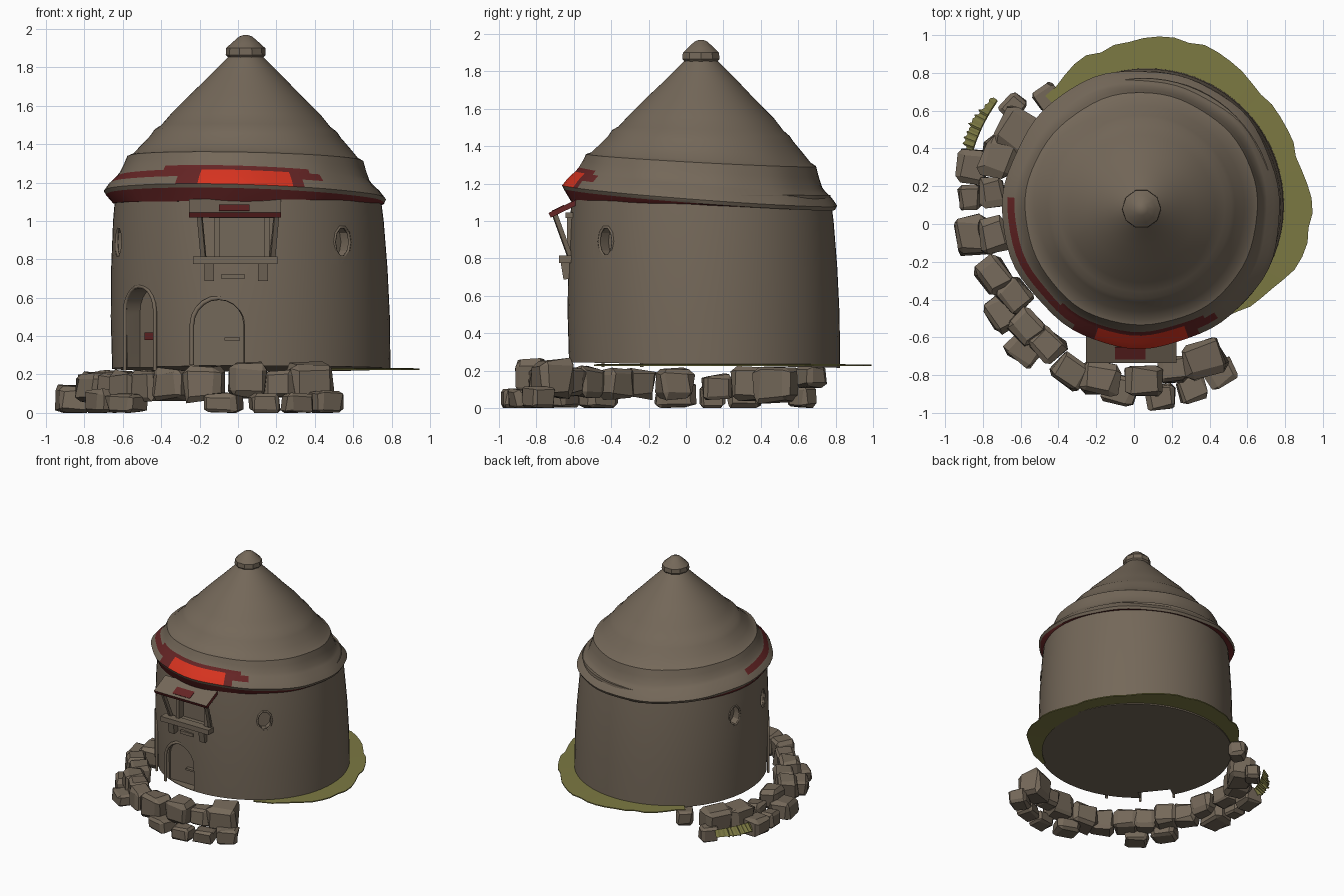
import bpy, bmesh, math, random
from math import sin, cos, radians, pi
from mathutils import Matrix, Vector

random.seed(4)
if "Cube" in bpy.data.objects:
    bpy.data.objects.remove(bpy.data.objects["Cube"])


def material(name, rgb):
    m = bpy.data.materials.new(name)
    m.use_nodes = True
    m.diffuse_color = (*rgb, 1)
    m.node_tree.nodes["Principled BSDF"].inputs["Base Color"].default_value = (*rgb, 1)
    return m


BROWN = material("clay brown", (.175, .138, .1))
GREEN = material("grass green", (.2, .19, .055))
DARK = material("dark red", (.13, .018, .018))
RED = material("bright red", (.68, .033, .014))


def finish(bm, name, mats, smooth=None):
    bmesh.ops.recalc_face_normals(bm, faces=bm.faces)
    me = bpy.data.meshes.new(name)
    bm.to_mesh(me)
    bm.free()
    ob = bpy.data.objects.new(name, me)
    bpy.context.collection.objects.link(ob)
    for m in mats:
        me.materials.append(m)
    if smooth:
        smooth_by_angle(ob, smooth)
    return ob


def activate(ob):
    bpy.ops.object.select_all(action='DESELECT')
    ob.select_set(True)
    bpy.context.view_layer.objects.active = ob


def smooth_by_angle(ob, degrees):
    activate(ob)
    bpy.ops.object.shade_smooth_by_angle(angle=radians(degrees))


def lathe(bm, rows, segments, place, rule=lambda row, deg: 0):
    """Spin profile rows; place(row, angle) gives a point, rule gives its colour."""
    rings = [[bm.verts.new(place(r, 2 * pi * k / segments)) for k in range(segments)] for r in rows]
    for i in range(len(rings) - 1):
        for k in range(segments):
            n = (k + 1) % segments
            f = bm.faces.new((rings[i][k], rings[i][n], rings[i + 1][n], rings[i + 1][k]))
            f.material_index = rule(i, (k + .5) * 360 / segments)
    for ring in (rings[0], rings[-1]):
        bm.faces.new(ring)


def box(name, center, size, tilt=0, mats=(BROWN,)):
    bm = bmesh.new()
    bmesh.ops.create_cube(bm, size=1, matrix=Matrix.Translation(center)
                          @ Matrix.Rotation(tilt, 4, 'X') @ Matrix.Diagonal((*size, 1)))
    return finish(bm, name, mats)


def beam(name, a, b, width):
    a, b = Vector(a), Vector(b)
    bm = bmesh.new()
    turn = (b - a).to_track_quat('Z', 'Y').to_matrix().to_4x4()
    bmesh.ops.create_cube(bm, size=1, matrix=Matrix.Translation((a + b) / 2) @ turn
                          @ Matrix.Diagonal((width, width, (b - a).length, 1)))
    return finish(bm, name, [BROWN])


def on_wall(deg, z, radius=.71):
    """Frame on the wall with local -y pointing outward."""
    a = radians(deg)
    return (Matrix.Translation((.06 + radius * cos(a), .09 + radius * sin(a), z))
            @ Matrix.Rotation(a + pi / 2, 4, 'Z'))


def arch_points(width, height):
    w = width / 2
    arc = [(w * cos(pi * k / 10), height - w + w * sin(pi * k / 10)) for k in range(11)]
    return [(w, 0)] + arc + [(-w, 0)]


def prism(outline, depth, frame):
    bm = bmesh.new()
    f = bm.faces.new([bm.verts.new((x, -depth, z)) for x, z in outline])
    ext = bmesh.ops.extrude_face_region(bm, geom=[f])
    bmesh.ops.translate(bm, verts=[v for v in ext["geom"] if isinstance(v, bmesh.types.BMVert)],
                        vec=(0, 2 * depth, 0))
    bm.transform(frame)
    return finish(bm, "cutter", [BROWN])


def cut(target, cutter):
    cutter.hide_render = True
    mod = target.modifiers.new("cut", 'BOOLEAN')
    mod.operation, mod.solver, mod.object = 'DIFFERENCE', 'EXACT', cutter
    activate(target)
    bpy.ops.object.modifier_apply(modifier=mod.name)
    bpy.data.objects.remove(cutter)


# Round wall, narrowing and leaning slightly towards the top
def wall_point(row, a):
    r, z = row
    lean = .02 * (z - .2)
    return (.07 - lean + r * cos(a), .1 - lean + r * sin(a), z - (.015 * sin(a) if z < .3 else 0))


bm = bmesh.new()
lathe(bm, [(.725, .23), (.727, .5), (.72, .75), (.705, 1), (.69, 1.14)], 72, wall_point)
wall = finish(bm, "round_wall", [BROWN])

# Openings: arched door, arched side niche, canopy window and round windows
door_frame = Matrix.Translation((-.1, -.6, .25))
niche_frame = on_wall(217, .22)
cut(wall, prism(arch_points(.27, .34), .05, door_frame))
cut(wall, prism(arch_points(.25, .43), .09, niche_frame))
cut(wall, prism([(-.12, 0), (.12, 0), (.12, .23), (-.12, .23)], .06,
                Matrix.Translation((.02, -.63, .81))))
window_angles = (-47, 166, 197)
oval = [(.055 * cos(pi * k / 5), .08 * sin(pi * k / 5)) for k in range(10)]
for deg in window_angles:
    cut(wall, prism(oval, .07, on_wall(deg, .89)))
smooth_by_angle(wall, 30)


# Frames around the openings
def trim(name, outline, frame, thickness, closed):
    cu = bpy.data.curves.new(name, 'CURVE')
    cu.dimensions, cu.bevel_depth, cu.bevel_resolution = '3D', thickness, 1
    sp = cu.splines.new('POLY')
    sp.points.add(len(outline) - 1)
    for p, (x, z) in zip(sp.points, outline):
        p.co = (*(frame @ Vector((x, 0, z))), 1)
    sp.use_cyclic_u = closed
    cu.materials.append(BROWN)
    ob = bpy.data.objects.new(name, cu)
    bpy.context.collection.objects.link(ob)


trim("door_frame", arch_points(.28, .35), Matrix.Translation((-.1, -.605, .25)), .012, False)
trim("niche_frame", arch_points(.26, .44), on_wall(217, .22, .715), .01, False)
for deg in window_angles:
    trim("round_window_frame", oval, on_wall(deg, .89, .707), .008, True)
box("door_handle", (-.03, -.57, .385), (.08, .03, .015))
knob = box("niche_handle", (0, 0, 0), (.07, .05, .04), mats=(DARK,))
knob.matrix_world = on_wall(221, .4, .67)


# Layered conical roof with a drooping, tilted eave and a painted band
def roof_point(row, a):
    r, z, tilt = row
    wave = 1 + .008 * tilt * sin(5 * a + 9 * z) + .005 * tilt * sin(11 * a)
    drop = tilt * (.055 * sin(a) + .022 * cos(a))
    return (.04 + r * wave * cos(a), .08 + r * wave * sin(a), z - drop)


def roof_colour(i, deg):
    if i < 2:
        return 1
    if i in (3, 4) and 251 < deg < 289:
        return 2
    if (i == 5 and 232 < deg < 300) or (i == 4 and 175 < deg < 304) or (i == 3 and 240 < deg < 295):
        return 1
    return 0


roof_rows = [(.62, 1.09, .2), (.69, 1.085, .3), (.725, 1.115, 1), (.735, 1.135, 1),
             (.705, 1.175, 1), (.668, 1.21, 1), (.65, 1.232, 1), (.63, 1.28, .8),
             (.615, 1.325, .6), (.585, 1.34, .5), (.545, 1.385, .4), (.495, 1.44, .3),
             (.475, 1.47, .3), (.44, 1.495, .2), (.39, 1.555, .1), (.29, 1.655, .1),
             (.2, 1.745, 0), (.14, 1.805, 0), (.085, 1.86, 0)]
bm = bmesh.new()
lathe(bm, roof_rows, 72, roof_point, roof_colour)
finish(bm, "thatched_roof", [BROWN, DARK, RED], 35)

# Cap on the roof tip
bm = bmesh.new()
lathe(bm, [(.09, 1.85, 0), (.104, 1.865, 0), (.102, 1.9, 0), (.075, 1.925, 0),
           (.035, 1.96, 0), (.012, 1.968, 0)], 10, roof_point)
finish(bm, "roof_cap", [BROWN], 25)

# Canopy window: tilted awning, sill, brackets and struts
slope = .45
awning = box("awning", (-.015, -.655, 1.066), (.48, .165, .028), slope, (BROWN, DARK))
for p in awning.data.polygons:
    p.material_index = 0 if p.normal.z > .5 else 1
box("awning_paint", (-.02, -.684, 1.068), (.16, .07, .006), slope, (DARK,))
box("window_sill", (-.015, -.645, .795), (.44, .07, .04))
box("window_lintel", (.02, -.625, 1.03), (.34, .04, .03))
for side in (-1, 1):
    beam("awning_strut", (.0 + .2 * side, -.7, 1.03), (.0 + .18 * side, -.62, .81), .025)
    beam("window_jamb", (.02 + .13 * side, -.62, .81), (.02 + .13 * side, -.62, 1.03), .03)
    beam("sill_bracket", (-.01 + .14 * side, -.645, .78), (-.01 + .14 * side, -.63, .69), .05)
box("sill_ornament", (-.025, -.625, .71), (.12, .03, .025))


# Ragged grass edge around the back
def grass_strip(name, center, start, end, inner, widths, heights):
    bm = bmesh.new()
    steps = 36
    pairs = []
    for k in range(steps + 1):
        t = k / steps * (len(widths) - 1)
        j = min(int(t), len(widths) - 2)
        w = widths[j] + (widths[j + 1] - widths[j]) * (t - j) + random.uniform(-.014, .014)
        a = radians(start + (end - start) * k / steps)
        pairs.append([bm.verts.new((center[0] + r * cos(a), center[1] + r * sin(a), z))
                      for r, z in zip((inner, inner + w), heights)])
    for p, q in zip(pairs, pairs[1:]):
        bm.faces.new((p[0], p[1], q[1], q[0]))
    ob = finish(bm, name, [GREEN])
    ob.modifiers.new("thickness", 'SOLIDIFY').thickness = .008


grass_strip("grass_edge", (.07, .1), -55, 133, .7,
            (.03, .1, .16, .18, .13, .14, .17, .2, .18, .14, .08), (.235, .232))
grass_strip("grass_patch", (.07, .1), 145, 167, .97, (.02, .06, .06, .02), (.12, .07))

# Tumbled stones: x, y, middle height, half size
stones = [(-.46, .67, .17, .06), (-.62, .5, .13, .1), (-.72, .35, .13, .09), (-.75, .17, .11, .07),
          (-.74, -.06, .13, .08), (-.74, -.27, .13, .08), (-.63, -.38, .13, .08),
          (-.57, -.54, .14, .08), (-.46, -.64, .14, .08), (-.34, -.78, .15, .08),
          (-.18, -.82, .15, .09), (.05, -.83, .17, .09), (.21, -.77, .15, .07),
          (.37, -.71, .16, .1), (-.64, .62, .06, .06), (-.86, .31, .07, .08), (-.87, .14, .06, .06),
          (-.86, -.06, .07, .09), (-.7, -.47, .06, .08), (-.58, -.66, .05, .08),
          (-.08, -.88, .05, .08), (.14, -.92, .05, .07), (.31, -.87, .05, .07), (.46, -.79, .06, .07)]
bm = bmesh.new()
for x, y, z, s in stones:
    rock = bmesh.new()
    bmesh.ops.create_cube(rock, size=2)
    bmesh.ops.bevel(rock, geom=rock.edges[:], offset=.3, segments=1, affect='EDGES')
    for v in rock.verts:
        v.co += Vector([random.uniform(-.14, .14) for _ in range(3)])
    turn = math.atan2(y - .1, x - .07) + random.uniform(-.25, .25)
    rock.transform(Matrix.Translation((x, y, z)) @ Matrix.Rotation(turn, 4, 'Z')
                   @ Matrix.Diagonal((s * .95, s * 1.1, min(s, z) * .98, 1)))
    for v in rock.verts:
        v.co.z = max(v.co.z, 0)
    part = bpy.data.meshes.new("rock")
    rock.to_mesh(part)
    rock.free()
    bm.from_mesh(part)
    bpy.data.meshes.remove(part)
finish(bm, "stone_bank", [BROWN])
